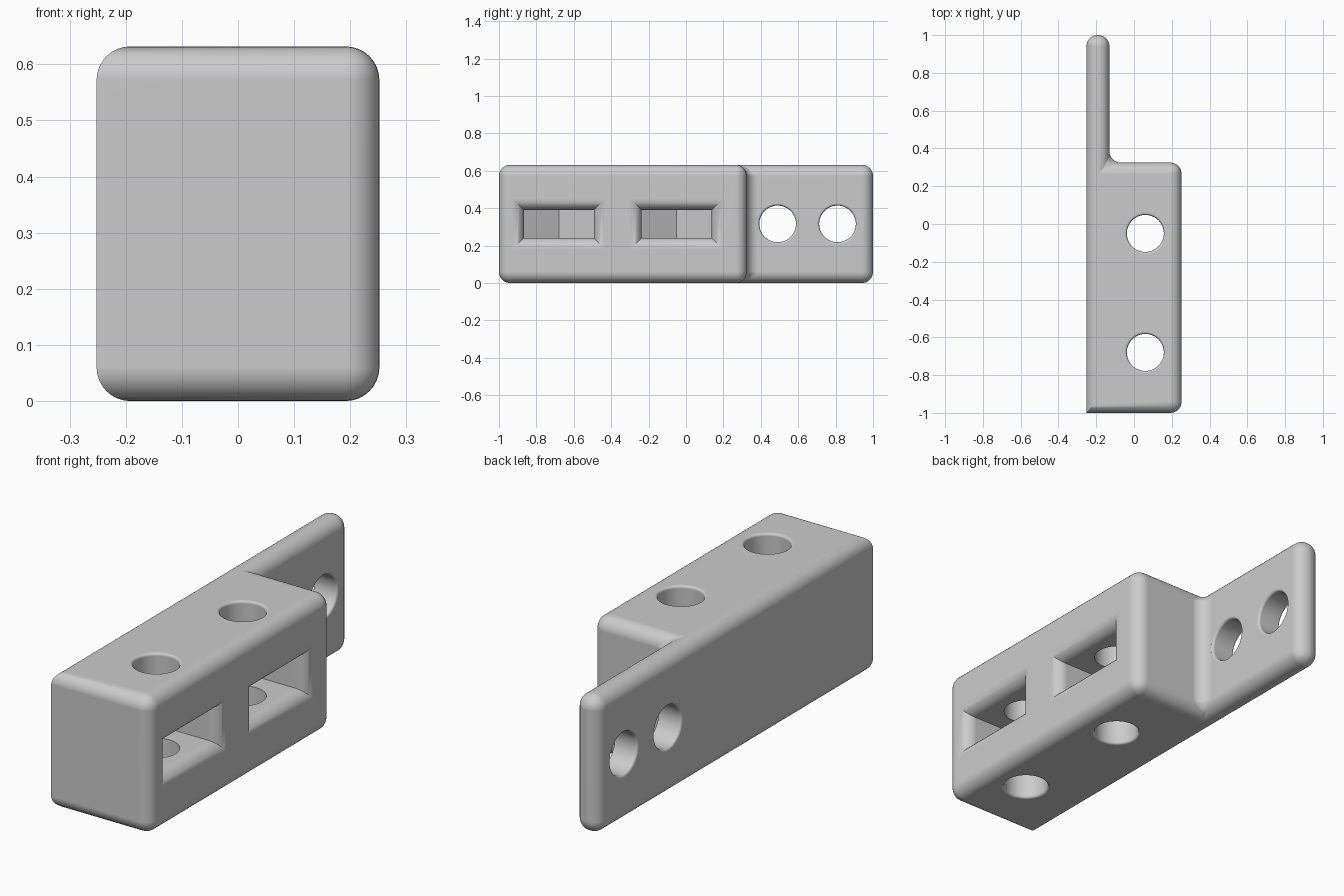
import bpy, bmesh, math
from mathutils import Vector

if "Cube" in bpy.data.objects:
    bpy.data.objects.remove(bpy.data.objects["Cube"], do_unlink=True)

HALF_W, HEIGHT = 0.252, 0.632     # block half width and height
STEP_Y, PLATE_X = 0.325, -0.13    # back of the block, inner face of the plate
ROUND, RIM = 0.06, 0.012          # edge rounding, hole rim rounding
MID_Z = HEIGHT / 2

grey = bpy.data.materials.new("plain grey")
grey.use_nodes = True
grey.diffuse_color = (0.6, 0.6, 0.6, 1)
grey.node_tree.nodes["Principled BSDF"].inputs["Base Color"].default_value = (0.6, 0.6, 0.6, 1)


def to_object(name, bm):
    bmesh.ops.recalc_face_normals(bm, faces=bm.faces)
    mesh = bpy.data.meshes.new(name)
    bm.to_mesh(mesh)
    bm.free()
    mesh.materials.append(grey)
    obj = bpy.data.objects.new(name, mesh)
    bpy.context.collection.objects.link(obj)
    return obj


def loft(name, rings):
    """Closed solid through rings of points."""
    bm = bmesh.new()
    loops = [[bm.verts.new(p) for p in ring] for ring in rings]
    n = len(loops[0])
    for a, b in zip(loops, loops[1:]):
        for i in range(n):
            j = (i + 1) % n
            bm.faces.new((a[i], a[j], b[j], b[i]))
    bm.faces.new(loops[0])
    bm.faces.new(loops[-1])
    obj = to_object(name, bm)
    obj.hide_render = True
    return obj


def fillet(radius, steps):
    """Pairs of depth below the surface and outward flare."""
    angles = [math.pi / 2 * i / steps for i in range(steps + 1)]
    return [(radius * (1 - math.sin(t)), radius * (1 - math.cos(t))) for t in angles]


def hole_cutter(name, centre, axis, low, high, radius=0.098):
    """Round hole along an axis, flared at both rims."""
    flare = fillet(RIM, 4)
    top = [(high - d, radius + e) for d, e in flare] + [(high + 0.05, radius + RIM)]
    bottom = [(low + d, radius + e) for d, e in flare] + [(low - 0.05, radius + RIM)]
    rings = []
    for s, r in bottom[::-1] + top:
        ring = []
        for i in range(48):
            a = math.tau * i / 48
            u, v = r * math.cos(a), r * math.sin(a)
            ring.append(Vector(centre) + Vector((u, v, s) if axis == "z" else (s, u, v)))
        rings.append(ring)
    return loft(name, rings)


def slot_cutter(name, y):
    """Side slot with a pointed back and a rounded mouth."""
    half_y, half_z = 0.187, 0.075
    sections = [(-0.153, 0.0005, half_z), (-0.047, half_y, half_z)]
    sections += [(HALF_W - d, half_y + e, half_z + e) for d, e in fillet(ROUND, 8)]
    sections.append((HALF_W + 0.05, half_y + ROUND, half_z + ROUND))
    return loft(name, [[(x, y + sy * hy, MID_Z + sz * hz)
                        for sy, sz in ((-1, -1), (1, -1), (1, 1), (-1, 1))]
                       for x, hy, hz in sections])


# Body: stepped outline extruded up, every edge rounded except one upright
outline = [(-HALF_W, -1), (HALF_W, -1), (HALF_W, STEP_Y),
           (PLATE_X, STEP_Y), (PLATE_X, 1), (-HALF_W, 1)]
bm = bmesh.new()
base = bm.faces.new([bm.verts.new((x, y, 0)) for x, y in outline])
grown = bmesh.ops.extrude_face_region(bm, geom=[base])["geom"]
bmesh.ops.translate(bm, vec=(0, 0, HEIGHT),
                    verts=[g for g in grown if isinstance(g, bmesh.types.BMVert)])
bmesh.ops.recalc_face_normals(bm, faces=bm.faces)
rounded = [e for e in bm.edges
           if not all(v.co.x < -0.25 and v.co.y < -0.99 for v in e.verts)]
bmesh.ops.bevel(bm, geom=rounded, offset=ROUND, offset_type='OFFSET', segments=8,
                profile=0.5, affect='EDGES', clamp_overlap=True)
body = to_object("bracket_body", bm)

# Cutters: screw holes, nut slots and plate holes
cutters = []
for i, y in enumerate((-0.68, -0.05)):
    cutters.append(slot_cutter(f"nut_slot_{i}", y))
    cutters.append(hole_cutter(f"screw_hole_{i}", (0.06, y, 0), "z", 0, HEIGHT))
for i, y in enumerate((0.49, 0.81)):
    cutters.append(hole_cutter(f"plate_hole_{i}", (0, y, MID_Z), "x", -HALF_W, PLATE_X))

bpy.ops.object.select_all(action='DESELECT')
bpy.context.view_layer.objects.active = body
body.select_set(True)
for cutter in cutters:
    cut = body.modifiers.new(cutter.name, 'BOOLEAN')
    cut.operation, cut.solver, cut.object = 'DIFFERENCE', 'EXACT', cutter
    bpy.ops.object.modifier_apply(modifier=cut.name)
    bpy.data.objects.remove(cutter, do_unlink=True)

# Smooth roundings, flat large faces
bpy.ops.object.shade_smooth_by_angle(angle=math.radians(30))
weighted = body.modifiers.new("flat faces", 'WEIGHTED_NORMAL')
weighted.keep_sharp = True
